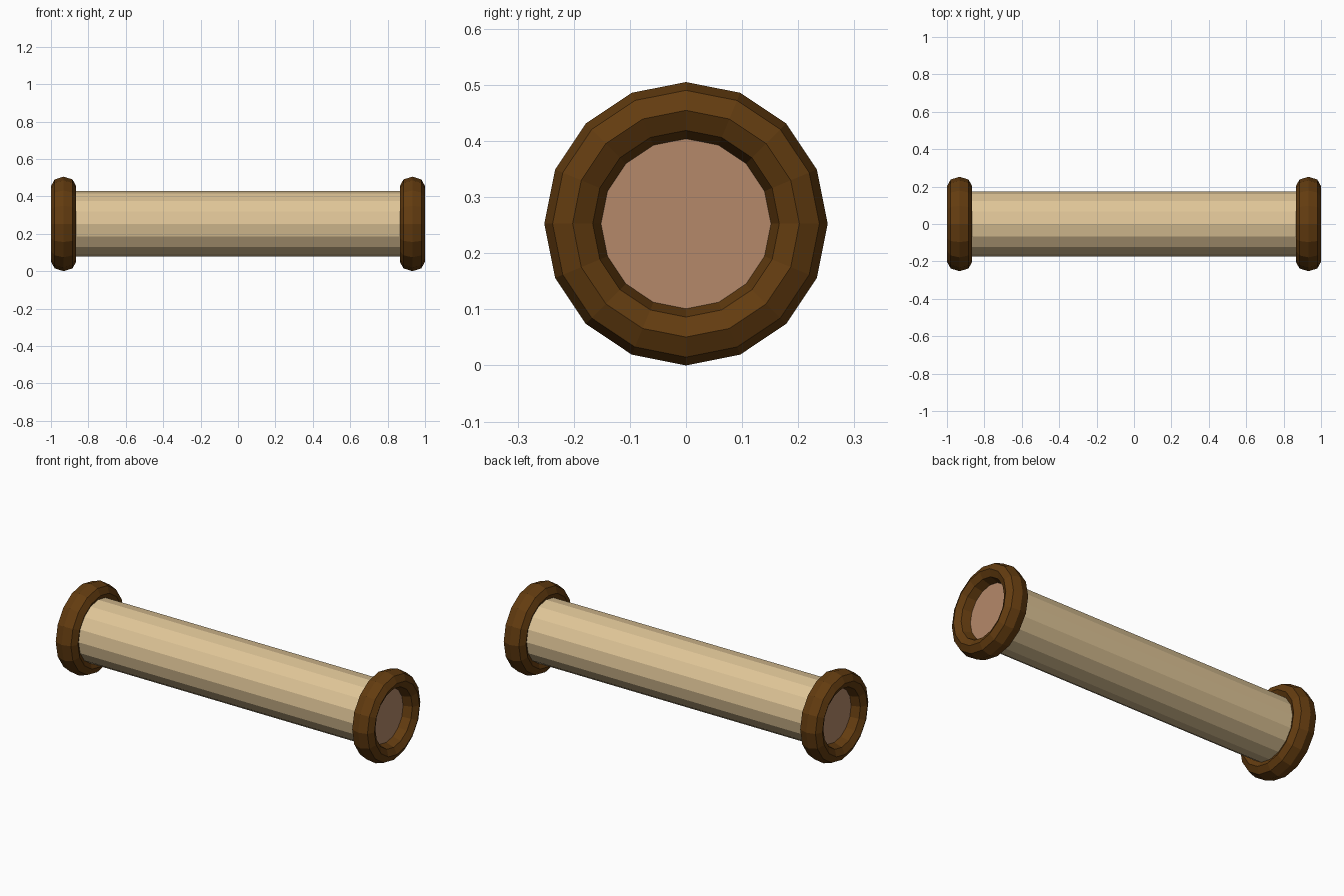
import bpy
import math

cube = bpy.data.objects.get("Cube")
if cube:
    bpy.data.objects.remove(cube, do_unlink=True)

SIDES = 16
OUTER = 0.2525           # outer radius of the end rings, also the axis height
RING_MINOR = 0.0505      # radial half thickness of a ring
RING_HALF = 0.0675       # half thickness of a ring along the axis
RING_X = 1 - RING_HALF
TUBE_RADIUS = 0.175


def material(name, colour):
    mat = bpy.data.materials.new(name)
    mat.use_nodes = True
    mat.diffuse_color = (*colour, 1)
    mat.node_tree.nodes["Principled BSDF"].inputs["Base Color"].default_value = (*colour, 1)
    return mat


def finish(name, *mats):
    obj = bpy.context.object
    obj.name = name
    bpy.ops.object.transform_apply(location=False, rotation=True, scale=True)
    bpy.ops.object.shade_flat()
    for mat in mats:
        obj.data.materials.append(mat)
    return obj


cream = material("cream", (0.74, 0.56, 0.31))
dark_wood = material("dark wood", (0.125, 0.045, 0.005))
clay = material("clay pink", (0.46, 0.25, 0.143))

# Long tube lying along x, with differently coloured end caps
bpy.ops.mesh.primitive_cylinder_add(
    vertices=SIDES, radius=TUBE_RADIUS, depth=2 * RING_X,
    location=(0, 0, OUTER), rotation=(0, math.pi / 2, 0))
tube = finish("tube", cream, clay)
for face in tube.data.polygons:
    face.material_index = 1 if abs(face.normal.x) > 0.9 else 0

# Rounded ring at each end
for name, side in (("left_end_ring", 1), ("right_end_ring", -1)):
    bpy.ops.mesh.primitive_torus_add(
        major_segments=SIDES, minor_segments=8,
        major_radius=OUTER - RING_MINOR, minor_radius=RING_MINOR,
        location=(side * RING_X, 0, OUTER), rotation=(0, math.pi / 2, 0))
    bpy.context.object.scale.z = RING_HALF / RING_MINOR
    finish(name, dark_wood)
